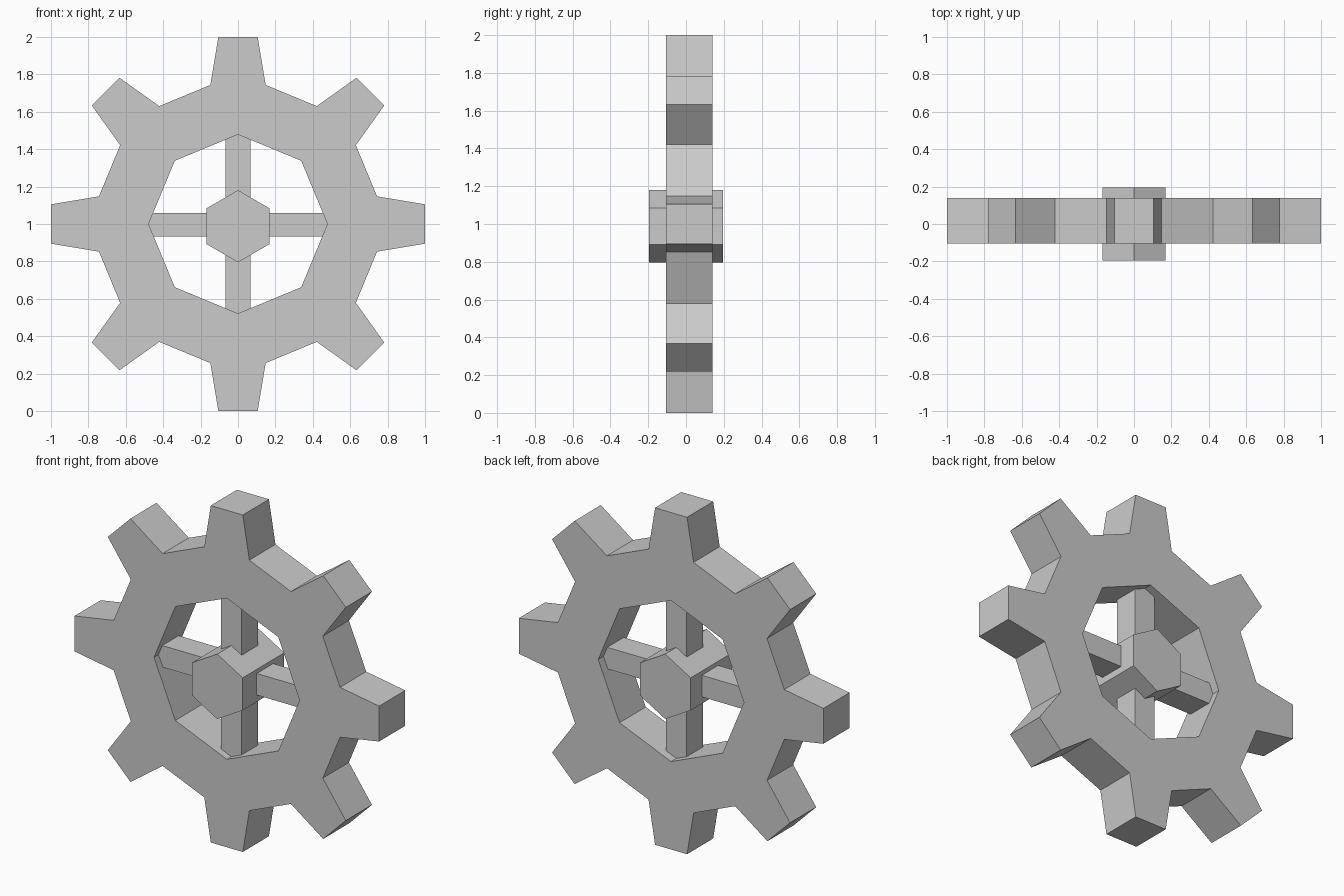
import bpy, bmesh
from math import sin, cos, pi, radians

cube = bpy.data.objects.get("Cube")
if cube:
    bpy.data.objects.remove(cube, do_unlink=True)

# Single plain grey
grey = bpy.data.materials.new("plain_grey")
grey.use_nodes = True
GREY = (0.6, 0.6, 0.6, 1)
grey.diffuse_color = GREY
grey.node_tree.nodes["Principled BSDF"].inputs["Base Color"].default_value = GREY

TEETH = 8
STEP = 2 * pi / TEETH
CENTRE_Z = 1.0
RING_Y = 0.0175
RING_DEPTH = 0.245


def polar(radius, angle):
    return (radius * sin(angle), 0, radius * cos(angle))


# Toothed ring: flat outline with an octagonal hole, thickened
def make_ring():
    bm = bmesh.new()
    inner, left, right = [], [], []
    tip_half, root_half = radians(6), STEP / 4
    for i in range(TEETH):
        a = i * STEP
        inner.append(bm.verts.new(polar(0.478, a)))
        left.append(bm.verts.new(polar(0.758, a - root_half)))
        right.append(bm.verts.new(polar(0.758, a + root_half)))
        tips = [bm.verts.new(polar(1.0055, a + s * tip_half)) for s in (-1, 1)]
        bm.faces.new((left[i], tips[0], tips[1], right[i]))
        bm.faces.new((inner[i], left[i], right[i]))
    for i in range(TEETH):
        j = (i + 1) % TEETH
        bm.faces.new((inner[i], right[i], left[j], inner[j]))
    bmesh.ops.recalc_face_normals(bm, faces=bm.faces)
    mesh = bpy.data.meshes.new("toothed_ring")
    bm.to_mesh(mesh)
    bm.free()
    ring = bpy.data.objects.new("toothed_ring", mesh)
    bpy.context.collection.objects.link(ring)
    ring.location = (0, RING_Y, CENTRE_Z)
    mesh.materials.append(grey)
    solid = ring.modifiers.new("thickness", "SOLIDIFY")
    solid.thickness = RING_DEPTH
    solid.offset = 0


# Spokes: square bars crossing behind the hub and ending inside the ring
def make_spoke(name, location, size):
    bpy.ops.mesh.primitive_cube_add(size=1, location=location)
    spoke = bpy.context.object
    spoke.name = name
    spoke.scale = size
    spoke.data.materials.append(grey)


make_ring()
make_spoke("upright_spoke", (0, 0.014, CENTRE_Z), (0.136, 0.154, 0.98))
make_spoke("level_spoke", (0, 0.014, 0.996), (0.98, 0.154, 0.128))

# Hexagonal hub
bpy.ops.mesh.primitive_cylinder_add(vertices=6, radius=0.193, depth=0.39,
                                    location=(0, 0, 0.988), rotation=(pi / 2, 0, 0))
hub = bpy.context.object
hub.name = "hub"
hub.data.materials.append(grey)
